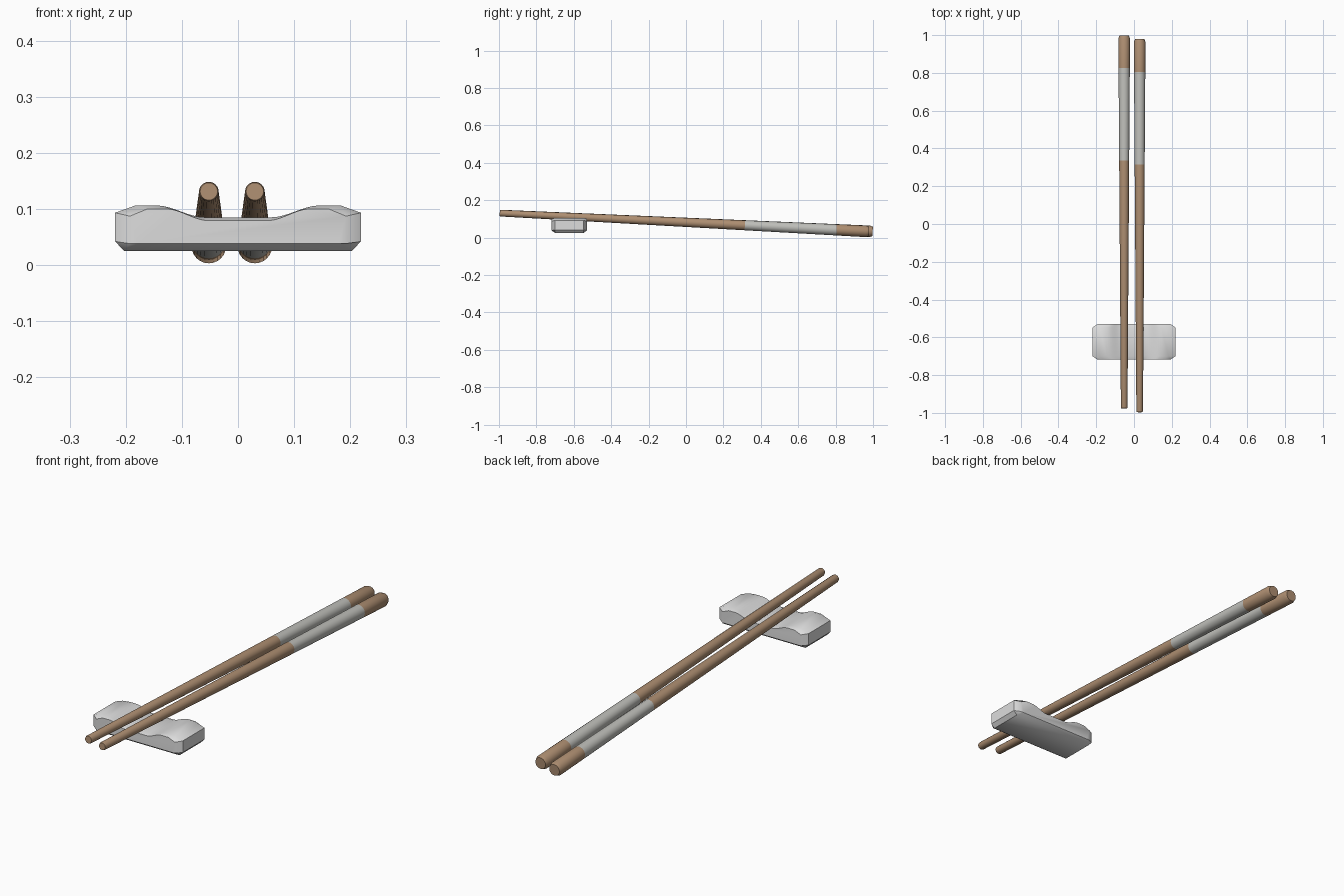
import bpy, bmesh, math
from mathutils import Vector, Matrix

if "Cube" in bpy.data.objects:
    bpy.data.objects.remove(bpy.data.objects["Cube"])


def material(name, rgb):
    m = bpy.data.materials.new(name)
    m.diffuse_color = (*rgb, 1)
    m.use_nodes = True
    m.node_tree.nodes["Principled BSDF"].inputs["Base Color"].default_value = m.diffuse_color
    return m


WOOD = material("warm wood", (0.42, 0.27, 0.165))
BAND = material("pale grey band", (0.52, 0.52, 0.49))
CERAMIC = material("white ceramic", (0.72, 0.72, 0.72))


def finish(bm, name, mats, angle):
    bmesh.ops.recalc_face_normals(bm, faces=bm.faces[:])
    me = bpy.data.meshes.new(name)
    bm.to_mesh(me)
    bm.free()
    for m in mats:
        me.materials.append(m)
    ob = bpy.data.objects.new(name, me)
    bpy.context.collection.objects.link(ob)
    bpy.ops.object.select_all(action='DESELECT')
    ob.select_set(True)
    bpy.context.view_layer.objects.active = ob
    bpy.ops.object.shade_smooth_by_angle(angle=math.radians(angle))
    return ob


def loft(bm, rings):
    # skin closed rings and cap both ends
    loops = [[bm.verts.new(p) for p in r] for r in rings]
    spans = []
    n = len(loops[0])
    for a, b in zip(loops, loops[1:]):
        spans.append([bm.faces.new((a[i], a[(i + 1) % n], b[(i + 1) % n], b[i]))
                      for i in range(n)])
    bm.faces.new(loops[0])
    bm.faces.new(loops[-1])
    return spans


# Tapered chopsticks, lying tilted with a painted band near the thick end
def chopstick(name, x, y_tip, sides=24):
    tip = Vector((x, y_tip, 0.131))
    end = Vector((x, y_tip + 1.974, 0.033))
    rot = (end - tip).to_track_quat('Z', 'Y').to_matrix()
    length = (end - tip).length

    def radius(t):
        return 0.0175 + 0.0135 * t
    stations = [(0, 0.0155), (0.003, 0.0175)]
    stations += [(t, radius(t)) for t in (0.664, 0.912, 0.992)]
    stations += [(1.0, 0.025)]
    rings = []
    for t, r in stations:
        rings.append([tip + rot @ Vector((r * math.cos(2 * math.pi * i / sides),
                                          r * math.sin(2 * math.pi * i / sides),
                                          t * length)) for i in range(sides)])
    bm = bmesh.new()
    spans = loft(bm, rings)
    for f in spans[2]:
        f.material_index = 1
    return finish(bm, name, [WOOD, BAND], 35)


chopstick("chopstick_left", -0.052, -0.976)
chopstick("chopstick_right", 0.03, -0.996)

# Rest: saddle profile with chamfered ends, lofted front to back
half = [(0.203, 0.025), (0.219, 0.042), (0.219, 0.093), (0.183, 0.106), (0.145, 0.106)]
for k in range(1, 9):
    u = k / 8
    half.append((0.145 - 0.085 * u, 0.106 - 0.021 * (3 * u * u - 2 * u ** 3)))
profile = half + [(-x, z) for x, z in reversed(half)]
inner = [(x * 0.88, max(0.038, z - 0.006)) for x, z in profile]
rings = [[(x, y, z) for x, z in p] for y, p in
         ((-0.718, inner), (-0.700, profile), (-0.548, profile), (-0.530, inner))]
bm = bmesh.new()
loft(bm, rings)
finish(bm, "chopstick_rest", [CERAMIC], 40)
